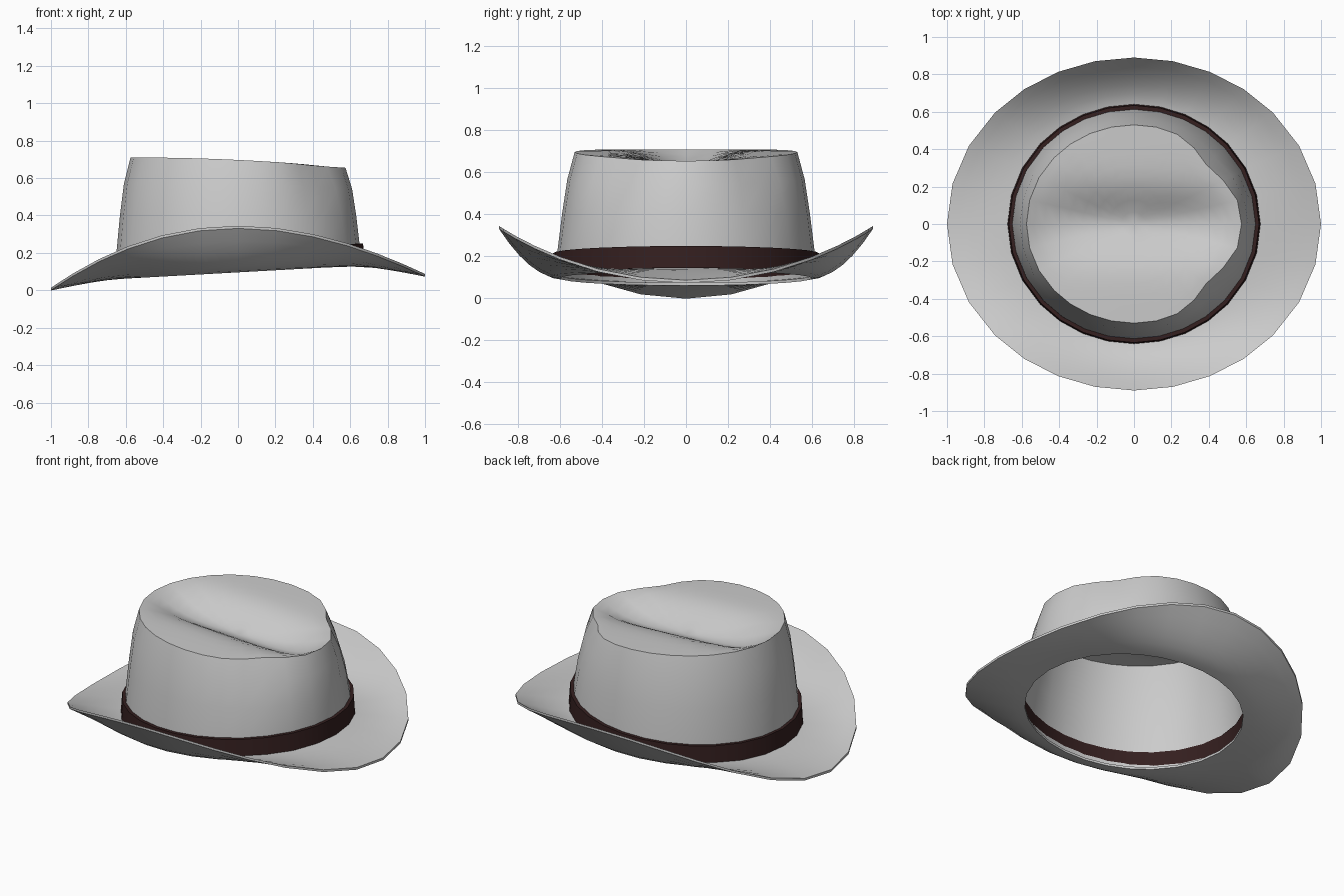
import bpy, bmesh, math

if "Cube" in bpy.data.objects:
    bpy.data.objects.remove(bpy.data.objects["Cube"])

# Materials
def material(name, rgb):
    m = bpy.data.materials.new(name)
    m.diffuse_color = (*rgb, 1)
    m.use_nodes = True
    m.node_tree.nodes["Principled BSDF"].inputs["Base Color"].default_value = m.diffuse_color
    return m

felt = material("grey felt", (0.6, 0.6, 0.6))
ribbon = material("dark brown ribbon", (0.035, 0.014, 0.014))

# Angles around the hat (28 sides, mirrored into four quarters)
quarter = [0, 14, 28, 42, 54, 66, 78]
half = quarter + [90] + [180 - a for a in reversed(quarter)]
ANGLES = [math.radians(a) for a in half + [360 - a for a in reversed(half[1:-1])]]
N = len(ANGLES)


def loft(name, rings, mat, closed=False, tip=None):
    """Skin a list of point rings; optionally close the loop or end in a tip."""
    bm = bmesh.new()
    vr = [[bm.verts.new(p) for p in ring] for ring in rings]
    pairs = list(zip(vr, vr[1:]))
    if closed:
        pairs.append((vr[-1], vr[0]))
    for a, b in pairs:
        for i in range(N):
            j = (i + 1) % N
            bm.faces.new((a[i], a[j], b[j], b[i]))
    if tip:
        t = bm.verts.new(tip)
        for i in range(N):
            bm.faces.new((vr[-1][i], vr[-1][(i + 1) % N], t))
    bmesh.ops.recalc_face_normals(bm, faces=bm.faces)
    me = bpy.data.meshes.new(name)
    bm.to_mesh(me)
    bm.free()
    me.materials.append(mat)
    ob = bpy.data.objects.new(name, me)
    bpy.context.collection.objects.link(ob)
    bpy.ops.object.select_all(action='DESELECT')
    ob.select_set(True)
    bpy.context.view_layer.objects.active = ob
    bpy.ops.object.shade_smooth_by_angle(angle=math.radians(35))
    return ob


def base_z(c):
    # Height of the tilted line where crown meets brim
    return 0.11 + 0.035 * c


# Brim: swept up at the sides, dipping at the two ends
def brim_ring(f, drop):
    ring = []
    for t in ANGLES:
        c, s = math.cos(t), math.sin(t)
        edge = 0.345 * s * s + c * c * (0.05 + 0.037 * c)
        k = f ** 1.9 * s * s + f ** 1.3 * c * c
        z = base_z(c) + (edge - base_z(c)) * k - drop
        ring.append(((0.63 + 0.37 * f) * c, (0.6 + 0.29 * f) * s, z))
    return ring

steps = [i / 6 for i in range(7)]
loft("brim", [brim_ring(f, 0) for f in steps] +
     [brim_ring(f, 0.014) for f in reversed(steps)], felt, closed=True)


# Crown: tapered wall pinched at the front, with a creased top
def pinch(t, amount):
    a = abs((math.degrees(t) + 180) % 360 - 180)
    return 1 - amount * math.exp(-((a - 40) / 17) ** 2)

def rim_z(c):
    return 0.697 - 0.0275 * c - 0.0145 * c * c

def wall_ring(rx, ry, h, p):
    return [(rx * pinch(t, p) * math.cos(t), ry * pinch(t, p) * math.sin(t),
             base_z(math.cos(t)) * (1 - h) + rim_z(math.cos(t)) * h) for t in ANGLES]

def top_ring(s):
    ring = []
    for t in ANGLES:
        p = pinch(t, 0.1) * s
        x, y = 0.575 * p * math.cos(t), 0.53 * p * math.sin(t)
        dent = 0.11 * math.exp(-(y / 0.16) ** 2) * (1 - s ** 4)
        ring.append((x, y, rim_z(x / 0.575) - dent))
    return ring

walls = [(0.655, 0.62, 0.0, 0), (0.65, 0.612, 0.2, 0), (0.632, 0.59, 0.5, 0.015),
         (0.61, 0.565, 0.78, 0.05), (0.575, 0.53, 1.0, 0.1)]
loft("crown", [wall_ring(*w) for w in walls] +
     [top_ring(s) for s in (0.93, 0.84, 0.72, 0.6, 0.48, 0.36, 0.24, 0.12)],
     felt, tip=(0, 0, rim_z(0) - 0.11))


# Ribbon band around the foot of the crown
def band_ring(r, up):
    return [((0.65 + r) * math.cos(t), (0.615 + r) * math.sin(t),
             base_z(math.cos(t)) + up) for t in ANGLES]

loft("hat_band", [band_ring(0.006, 0.0), band_ring(0.026, 0.0),
                  band_ring(0.019, 0.105), band_ring(-0.004, 0.105)], ribbon, closed=True)
